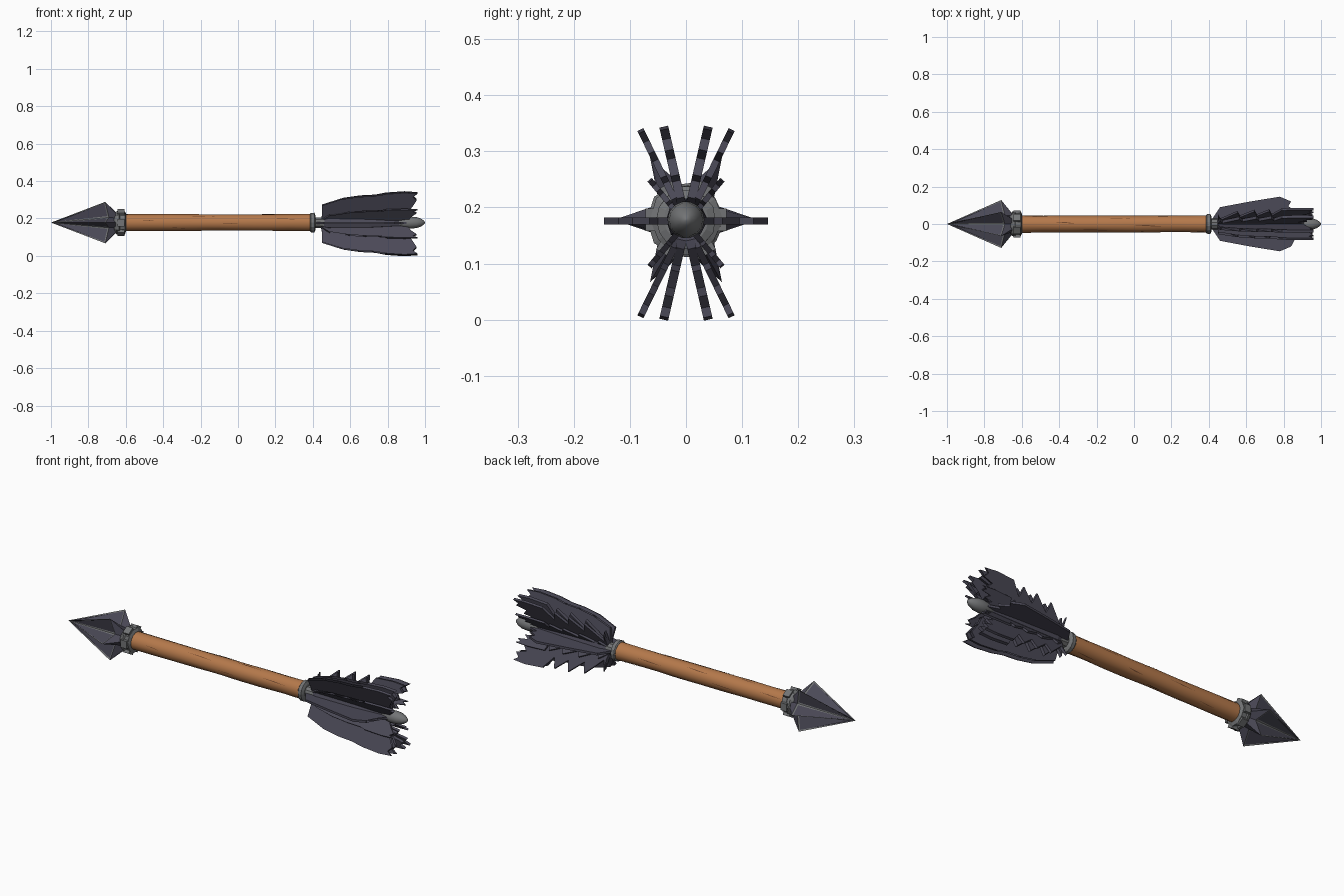
import bpy, bmesh, math, random
from mathutils import Vector

random.seed(4)
if "Cube" in bpy.data.objects:
    bpy.data.objects.remove(bpy.data.objects["Cube"])

AXIS_Z = 0.178
FEATHER_Z = 0.172


def material(name, rgb):
    m = bpy.data.materials.new(name)
    m.use_nodes = True
    m.diffuse_color = (*rgb, 1)
    bsdf = next(n for n in m.node_tree.nodes if n.type == 'BSDF_PRINCIPLED')
    bsdf.inputs["Base Color"].default_value = (*rgb, 1)
    return m


wood = material("brown wood", (0.46, 0.19, 0.07))
crack = material("dark wood crack", (0.17, 0.065, 0.025))
metal = material("grey metal", (0.17, 0.175, 0.18))
dark = material("dark slate", (0.07, 0.067, 0.095))


def finish(name, bm, mats, smooth=False):
    bmesh.ops.recalc_face_normals(bm, faces=bm.faces)
    me = bpy.data.meshes.new(name)
    bm.to_mesh(me)
    bm.free()
    for m in mats:
        me.materials.append(m)
    ob = bpy.data.objects.new(name, me)
    bpy.context.collection.objects.link(ob)
    if smooth:
        bpy.ops.object.select_all(action='DESELECT')
        ob.select_set(True)
        bpy.context.view_layer.objects.active = ob
        bpy.ops.object.shade_smooth_by_angle(angle=math.radians(35))
    return ob


def around(x, r, a, z=AXIS_Z):
    return Vector((x, r * math.cos(a), z + r * math.sin(a)))


def lathe(name, profile, sides, mat, jitter=0.0, smooth=False):
    """Turn (x, radius) pairs around the long axis."""
    bm = bmesh.new()
    rings = []
    for x, r in profile:
        rings.append([bm.verts.new(around(x, r * (1 + random.uniform(-jitter, jitter)),
                                          math.tau * i / sides)) for i in range(sides)])
    for a, b in zip(rings, rings[1:]):
        for i in range(sides):
            j = (i + 1) % sides
            bm.faces.new((a[i], a[j], b[j], b[i]))
    bm.faces.new(rings[0])
    bm.faces.new(rings[-1])
    return finish(name, bm, [mat], smooth)


def sheet(name, outline, angle, thick, z=FEATHER_Z):
    """Flat plate holding the axis; outline is (x, distance from axis)."""
    bm = bmesh.new()
    n = Vector((0, -math.sin(angle), math.cos(angle))) * thick / 2
    sides = [[bm.verts.new(around(x, r, angle, z) + n * s) for x, r in outline] for s in (1, -1)]
    for s in sides:
        bm.faces.new(s)
    for i in range(len(outline)):
        j = (i + 1) % len(outline)
        bm.faces.new((sides[0][i], sides[0][j], sides[1][j], sides[1][i]))
    bmesh.ops.triangulate(bm, faces=[f for f in bm.faces if len(f.verts) > 4])
    return finish(name, bm, [dark])


# Shaft: slightly uneven wooden rod
lathe("shaft", [(-0.61 + i * 0.1275, 0.045 if 0 < i < 8 else 0.047) for i in range(9)],
      14, wood, 0.035, True)

# Cracks: thin slivers lying on the rod
bm = bmesh.new()
for k in range(16):
    x = -0.53 + 0.055 * k
    a = k * 2.4 + 0.5
    half, wide = random.uniform(0.04, 0.08), random.uniform(0.035, 0.07)
    pts = [(x - half, a - 0.05), (x, a - wide), (x + half, a + 0.08), (x + half * 0.2, a + wide)]
    bm.faces.new([bm.verts.new(around(px, 0.0465, pa)) for px, pa in pts])
bmesh.ops.solidify(bm, geom=bm.faces[:], thickness=0.003)
finish("shaft_cracks", bm, [crack])

# Metal collars and nock
lathe("head_collar", [(-0.665, 0.046), (-0.65, 0.064), (-0.635, 0.068), (-0.63, 0.062),
                      (-0.605, 0.064), (-0.598, 0.05)], 10, metal, 0.05)
lathe("tail_collar", [(0.385, 0.047), (0.39, 0.053), (0.408, 0.053), (0.414, 0.04)],
      14, metal, 0.02)
lathe("tail_neck", [(0.41, 0.03), (0.47, 0.03)], 10, metal)
lathe("nock", [(0.86, 0.022), (0.89, 0.029), (0.92, 0.033), (0.955, 0.03), (0.98, 0.021),
               (0.995, 0.01), (1.0, 0.002)], 14, metal, 0, True)

# Collar studs
for k in range(6):
    a = math.tau * k / 6
    bm = bmesh.new()
    bmesh.ops.create_cube(bm, size=1)
    for v in bm.verts:
        p = v.co.copy()
        out = around(0, 1, a, 0)
        side = around(0, 1, a + math.pi / 2, 0)
        v.co = Vector((-0.625 + p.x * 0.036, 0, AXIS_Z)) + out * (0.06 + p.z * 0.024) + side * p.y * 0.04
    finish(f"collar_stud_{k + 1}", bm, [metal])

# Head: six-ridged point with grey rims around dark panels
bm = bmesh.new()
tip = bm.verts.new((-1, 0, AXIS_Z))
wide, base = [], []
for i in range(12):
    a = math.tau * i / 12
    ridge = i % 2 == 0
    wide.append(bm.verts.new(around(-0.71 if ridge else -0.69, 0.128 if ridge else 0.055, a)))
    base.append(bm.verts.new(around(-0.645, 0.048, a)))
panels = []
for i in range(12):
    j = (i + 1) % 12
    panels.append(bm.faces.new((tip, wide[j], wide[i])))
    back = bm.faces.new((wide[i], wide[j], base[j], base[i]))
    back.material_index = 1
bm.faces.new(base)
bmesh.ops.recalc_face_normals(bm, faces=bm.faces)
bmesh.ops.inset_individual(bm, faces=panels, thickness=0.011, depth=-0.002)
for f in panels:
    f.material_index = 1
finish("arrow_head", bm, [metal, dark])

# Quill running through the feathers
lathe("quill", [(0.43, 0.022), (0.48, 0.036), (0.7, 0.034), (0.9, 0.02)], 8, dark, 0.08)

# Side feathers: plain leaf with a torn end
leaf = [(0.42, 0), (0.42, 0.03), (0.46, 0.09), (0.62, 0.12), (0.78, 0.146), (0.84, 0.12),
        (0.825, 0.095), (0.87, 0.065), (0.84, 0.05), (0.9, 0.03), (0.9, 0)]
sheet("left_feather", leaf, 0, 0.012, 0.176)
sheet("right_feather", leaf, math.pi, 0.012, 0.176)


# Upper and lower feathers: saw-toothed sheets with ragged ends
def ragged(scale, shift):
    pts = [(0.44, 0), (0.45, 0.05)]
    for x, h in ((0.46, 0.103), (0.565, 0.137), (0.655, 0.15), (0.735, 0.154)):
        pts += [(x + shift, h), (x + shift + 0.014, h - 0.05)]
    pts += [(0.79, 0.165), (0.89, 0.172), (0.96, 0.167), (0.935, 0.15), (0.955, 0.13),
            (0.9, 0.115), (0.925, 0.085), (0.88, 0.075), (0.91, 0.045), (0.87, 0.03), (0.87, 0)]
    return [(x, h * scale) for x, h in pts]


for vertical, up in (("upper", 1), ("lower", -1)):
    for side, lr in (("left", 1), ("right", -1)):
        for part, deg, size, shift, thick in (("inner", 77, 1, 0, 0.016),
                                              ("outer", 64, 0.97, -0.012, 0.012),
                                              ("small", 50, 0.45, 0.03, 0.01)):
            a = math.radians(deg)
            direction = math.atan2(up * math.sin(a), lr * math.cos(a))
            sheet(f"{vertical}_{side}_{part}_feather", ragged(size / math.sin(a), shift),
                  direction, thick)
